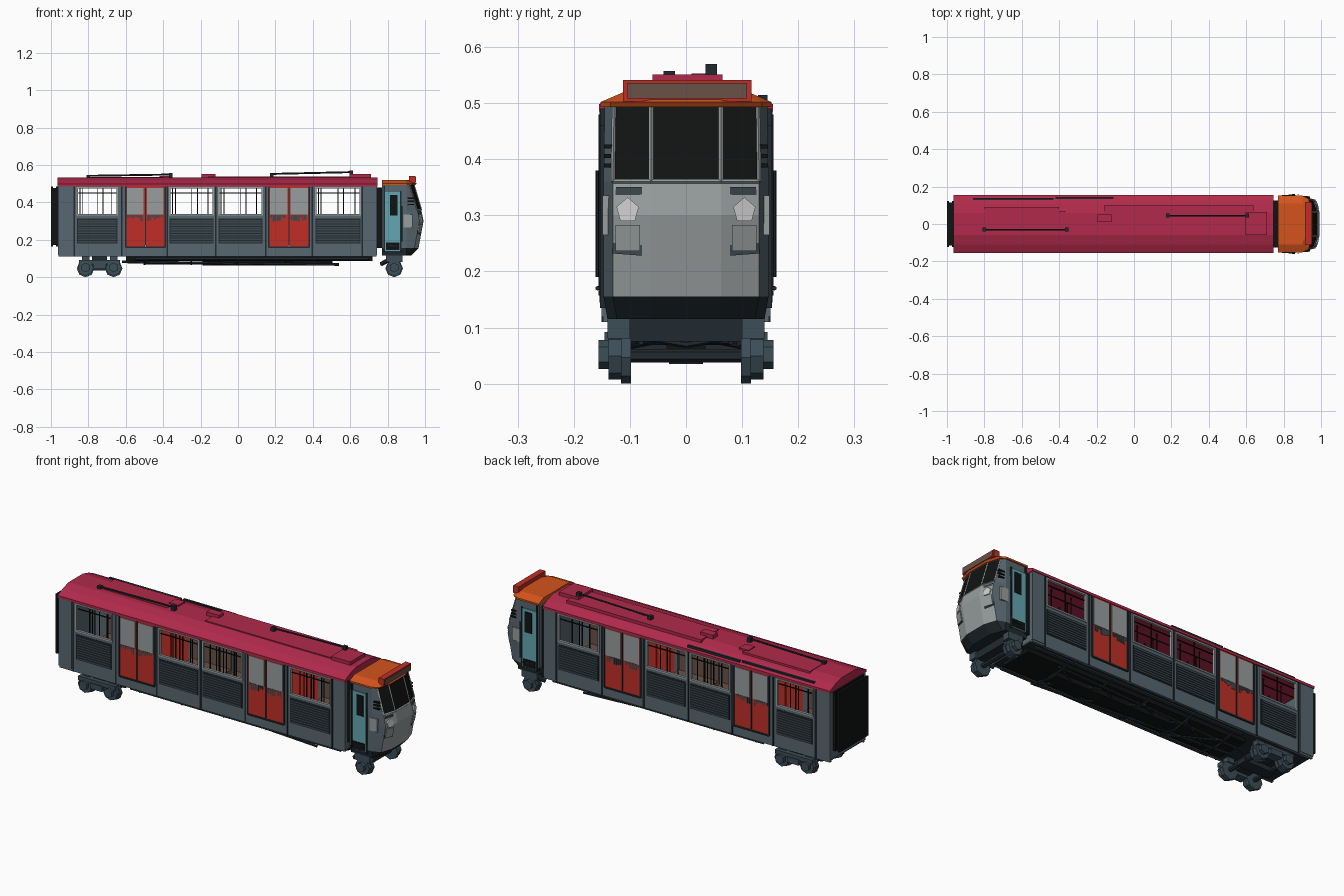
import bpy, bmesh, math, random
from mathutils import Vector, Matrix

if "Cube" in bpy.data.objects:
    bpy.data.objects.remove(bpy.data.objects["Cube"])

random.seed(4)

def mat(name, r, g, b):
    m = bpy.data.materials.new(name)
    m.diffuse_color = [(c / 255) ** 2.2 for c in (r, g, b)] + [1]
    m.use_nodes = True
    m.node_tree.nodes["Principled BSDF"].inputs["Base Color"].default_value = m.diffuse_color
    return m

STEEL = mat("steel", 88, 103, 111)
PALE = mat("pale_grey", 150, 156, 156)
DARK = mat("dark", 38, 46, 51)
BLACK = mat("black", 24, 25, 25)
RED = mat("door_red", 190, 50, 42)
ROOF = mat("roof_crimson", 175, 46, 76)
ORANGE = mat("cab_orange", 212, 84, 34)
CYAN = mat("cab_door_cyan", 98, 165, 175)
BROWN = mat("interior_brown", 105, 82, 72)
LOUVRE = mat("louvre_grey", 62, 74, 80)
WHEEL = mat("wheel_grey", 62, 78, 88)

def finish(bm, name, *mats):
    bmesh.ops.recalc_face_normals(bm, faces=bm.faces)
    me = bpy.data.meshes.new(name)
    bm.to_mesh(me)
    bm.free()
    for m in mats:
        me.materials.append(m)
    ob = bpy.data.objects.new(name, me)
    bpy.context.collection.objects.link(ob)
    return ob

def boxes(name, m, items, mirror=False):
    """One mesh of boxes (x0,x1,y0,y1,z0,z1), optionally repeated on the other side."""
    bm = bmesh.new()
    for x0, x1, y0, y1, z0, z1 in items:
        for s in ((1, -1) if mirror else (1,)):
            c = Vector(((x0 + x1) / 2, s * (y0 + y1) / 2, (z0 + z1) / 2))
            bmesh.ops.create_cube(bm, size=1, matrix=Matrix.Translation(c) @
                                  Matrix.Diagonal((x1 - x0, y1 - y0, z1 - z0, 1)))
    return finish(bm, name, m)

def rods(name, m, items, mirror=False, sides=6):
    """One mesh of cylinders (start, end, radius)."""
    bm = bmesh.new()
    for p, q, r in items:
        for s in ((1, -1) if mirror else (1,)):
            a, b = Vector((p[0], s * p[1], p[2])), Vector((q[0], s * q[1], q[2]))
            rot = (b - a).to_track_quat('Z', 'Y').to_matrix().to_4x4()
            bmesh.ops.create_cone(bm, cap_ends=True, segments=sides, radius1=r, radius2=r,
                                  depth=(b - a).length, matrix=Matrix.Translation((a + b) / 2) @ rot)
    return finish(bm, name, m)

def loft(name, rings, mats, pick=lambda i, j: 0):
    """Skin closed rings together and cap the ends."""
    bm = bmesh.new()
    vs = [[bm.verts.new(p) for p in ring] for ring in rings]
    n = len(rings[0])
    for i in range(len(vs) - 1):
        for j in range(n):
            k = (j + 1) % n
            bm.faces.new((vs[i][j], vs[i][k], vs[i + 1][k], vs[i + 1][j])).material_index = pick(i, j)
    bm.faces.new(vs[0]).material_index = pick(0, 0)
    bm.faces.new(vs[-1]).material_index = pick(len(vs) - 2, 0)
    return finish(bm, name, *mats)

# Saloon side walls with open windows and door bays
WINDOWS = [(-.86, -.645), (-.365, -.13), (-.105, .13), (.415, .655)]
DOORS = [(-.60, -.39), (.165, .38)]
bays = sorted(WINDOWS + DOORS)
edges = [-.96] + [v for b in bays for v in b] + [.74]
wall = [(-.96, .74, .136, .148, .48, .50)]
wall += [(edges[i], edges[i + 1], .136, .148, .11, .48) for i in range(0, len(edges), 2)]
wall += [(a, b, .136, .148, .11, .335) for a, b in WINDOWS]
wall += [(a, b, .136, .148, .11, .165) for a, b in DOORS]
boxes("side_wall", STEEL, wall, True)
boxes("body_end_wall", STEEL, [(-.96, -.95, -.14, .14, .12, .50), (.73, .74, -.14, .14, .12, .50)])
boxes("corner_panel", STEEL, [(-.962, -.885, .14, .151, .12, .49), (.67, .742, .14, .151, .12, .49)], True)
boxes("wall_joint_strip", DARK, [(x - .004, x + .004, .14, .151, .11, .485)
      for x in (-.875, -.622, -.378, -.118, .148, .397, .664)], True)

# Window frames, each four bars around the opening and a sliding pane bar
frames = []
for a, b in WINDOWS:
    frames += [(a, b, .138, .152, .33, .338), (a, b, .138, .152, .474, .482),
               (a - .003, a + .005, .138, .152, .33, .482), (b - .005, b + .003, .138, .152, .33, .482)]
boxes("window_frame", PALE, frames, True)
boxes("window_bar", BLACK, [((a + b) / 2 - .002, (a + b) / 2 + .002, .138, .144, .338, .474) for a, b in WINDOWS]
      + [(a, b, .138, .144, .448, .452) for a, b in WINDOWS], True)

# Louvred panels below windows
boxes("louvre_backing", DARK, [(a, b, .146, .150, .18, .315) for a, b in WINDOWS], True)
boxes("louvre_slats", LOUVRE, [(a + .005, b - .005, .148, .154, z, z + .008)
      for a, b in WINDOWS for z in [.186 + .0125 * i for i in range(10)]], True)

# Sliding double doors
leaves, panes, chips, handles = [], [], [], []
for a, b in DOORS:
    m = (a + b) / 2
    for x0, x1 in ((a, m - .002), (m + .002, b)):
        leaves.append((x0, x1, .138, .152, .165, .488))
        panes.append((x0 + .007, x1 - .007, .150, .154, .335, .478))
        for i in range(7):
            x = x0 + .007 + i * .012
            chips.append((x, x + .010, .150, .1535, .325 - random.random() * .03, .333))
    handles.append((m - .003, m + .003, .151, .156, .17, .48))
boxes("door_leaf", RED, leaves, True)
boxes("door_window", PALE, panes, True)
boxes("door_worn_edge", LOUVRE, chips, True)
boxes("door_seal", DARK, handles, True)
boxes("door_surround", DARK, [(x - .004, x + .004, .14, .154, .16, .49) for d in DOORS for x in d]
      + [(a, b, .14, .156, .157, .165) for a, b in DOORS], True)

# Floor, seats and interior rails
boxes("floor", DARK, [(-.95, .74, -.14, .14, .11, .14)])
boxes("bench_seat", BROWN, [(a, b, .075, .134, .19, .215) for a, b in WINDOWS]
      + [(a, b, .125, .136, .215, .33) for a, b in WINDOWS], True)
rails = [((-.93, .075, .45), (.72, .075, .45), .003)]
for a, b in WINDOWS:
    rails += [((x, .075, .14), (x, .075, .51), .003) for x in (a + .03, (a + b) / 2 + .03, b - .03)]
    rails += [((x, .03, .14), (x, .03, .51), .003) for x in (a + .015,)]
rods("grab_rail", BLACK, rails, True)

# Roof, extruded faceted section
half = [(.155, .485), (.155, .498), (.11, .519), (.06, .533)]
section = half + [(-y, z) for y, z in reversed(half)]
loft("roof", [[(x, y, z) for y, z in section] for x in (-.965, .745)], [ROOF])
boxes("roof_hatch", ROOF, [(.595, .71, -.06, .065, .53, .551), (-.195, -.12, .01, .05, .53, .553),
                           (-.42, -.365, .015, .07, .525, .54)])
boxes("roof_panel", ROOF, [(-.16, .64, -.05, .10, .522, .538), (-.80, -.40, -.03, .09, .522, .5355)])
boxes("roof_edge_duct", DARK, [(-.86, -.43, .128, .140, .50, .514), (-.42, -.11, .133, .145, .50, .514)])
rods("roof_conduit", DARK, [((-.80, -.03, .542), (-.36, -.03, .549), .005), ((.17, .045, .552), (.61, .045, .562), .005)])
boxes("conduit_mount", DARK, [(x - .01, x + .01, y - .01, y + .01, .53, z) for x, y, z in
      ((-.80, -.03, .547), (-.36, -.03, .557), (.18, .045, .558), (.605, .045, .57))])

# Gangway bellows at both ends
boxes("gangway", BLACK, [(-1, -.988, -.122, .122, .165, .485), (-.988, -.974, -.114, .114, .172, .478),
      (-.974, -.958, -.122, .122, .165, .485), (.74, .775, -.125, .125, .155, .48)])

# Driver's cab, lofted upwards in a faceted plan
def plan(z, f, w=.147):
    side = [(.77, w), (.90, w), (f - .022, w - .017), (f, .062)]
    return [(x, -y, z) for x, y in side] + [(x, y, z) for x, y in reversed(side)]
def cab_mat(i, j):
    if i == 0:
        return 2
    front = j in (2, 3, 4)
    return (1 if i < 3 else 3) if front else 0
levels = [plan(.115, .925, .14), plan(.155, .965), plan(.30, .992), plan(.36, .98), plan(.495, .94, .145)]
loft("cab_shell", levels, [STEEL, PALE, DARK, BLACK], cab_mat)
lo, hi = levels[3], levels[4]
bars = [(lo[j], hi[j], .004) for j in (2, 3, 4, 5)]
bars += [(r[j], r[j + 1], .004) for r in (lo, hi) for j in (2, 3, 4)]
rods("windscreen_frame", PALE, bars, sides=4)
loft("cab_roof", [plan(.493, .948, .152), plan(.502, .955, .152), plan(.52, .925, .11)], [ORANGE])
boxes("destination_box", RED, [(.915, .948, -.112, .117, .503, .541)])
boxes("destination_screen", BROWN, [(.945, .951, -.104, .109, .508, .536)])

# Cab side doors, vents and steps
boxes("cab_door", CYAN, [(.785, .868, .14, .151, .14, .455)], True)
boxes("cab_door_window", BLACK, [(.812, .853, .148, .154, .33, .44)], True)
boxes("cab_door_grille", BLACK, [(.79, .863, .148, .154, .145, .185)], True)
boxes("cab_door_frame", DARK, [(.779, .786, .14, .153, .135, .49), (.867, .874, .14, .153, .135, .46)], True)
rods("cab_handrail", DARK, [((.878, .158, .19), (.878, .158, .38), .003), ((.78, .146, .17), (.86, .158, .17), .004)], True)
boxes("cab_side_vent", BLACK, [(.907, .94, .128, .146, z, z + .007) for z in (.385, .402, .419)], True)
boxes("cab_side_plate", PALE, [(.886, .932, .134, .149, .265, .335)], True)

# Headlight clusters on the angled front facets
def on_front(y, z, out):
    t = (z - .155) / .145 if z < .30 else (.36 - z) / .06
    f = (.965 + .027 * t) if z < .30 else .98 + .012 * t
    return (f - .022 * max(0, abs(y) - .062) / .068 + out, y, z)
def plate(name, m, pts, out):
    for s in (1, -1):
        loft(name, [[on_front(s * y, z, o) for y, z in pts] for o in (-.004, out)], [m])
plate("headlight_panel", LOUVRE, [(.078, .35), (.125, .35), (.131, .232), (.078, .228)], .003)
plate("headlight", mat("lamp", 190, 190, 188), [(.104, .332), (.124, .315), (.117, .29), (.091, .29), (.084, .315)], .006)
plate("marker_lamp", PALE, [(.082, .283), (.126, .283), (.126, .236), (.082, .236)], .005)

# Wheels, axles and bogie frames
axles = [-.815, -.665, .835]
disc, hub, axle = [], [], []
for x in axles:
    disc += [((x, .098, .047), (x, .116, .047), .047), ((x, .116, .049), (x, .138, .049), .042)]
    hub.append(((x, .138, .052), (x, .156, .052), .026))
    axle.append(((x, -.10, .05), (x, .10, .05), .012))
rods("wheel", WHEEL, disc, True, 8)
rods("axle_box", WHEEL, hub, True, 6)
rods("axle", DARK, axle)
boxes("bogie_frame", WHEEL, [(-.85, -.63, .115, .145, .07, .092), (.79, .88, .10, .14, .08, .115),
      (-.775, -.705, .10, .15, .045, .075)] + [(x - .02, x + .02, .09, .125, .085, .115) for x in axles], True)
boxes("bogie_bolster", DARK, [(-.78, -.70, -.12, .12, .06, .112), (-.83, -.65, -.03, .03, .035, .06),
                              (.80, .87, -.10, .10, .075, .12)])
rods("cab_coupling_arm", DARK, [((.765, .10, .07), (.82, .13, .10), .012)], True)

# Underframe truss below the floor
boxes("underframe", BLACK, [(-.60, .72, -.09, .09, .088, .112), (-.19, .50, -.035, .035, .062, .09)])
truss = [((-.62, .03, .082), (.54, .10, .068), .007), ((-.55, .125, .10), (.70, .125, .10), .010)]
xs = [-.5, -.25, 0, .25, .5]
truss += [((a, -.06, .075), (b, .08, .075), .006) for a, b in zip(xs, xs[1:])]
truss += [((x, 0, .07), (x, .12, .09), .006) for x in xs]
rods("truss", DARK, truss, True)
